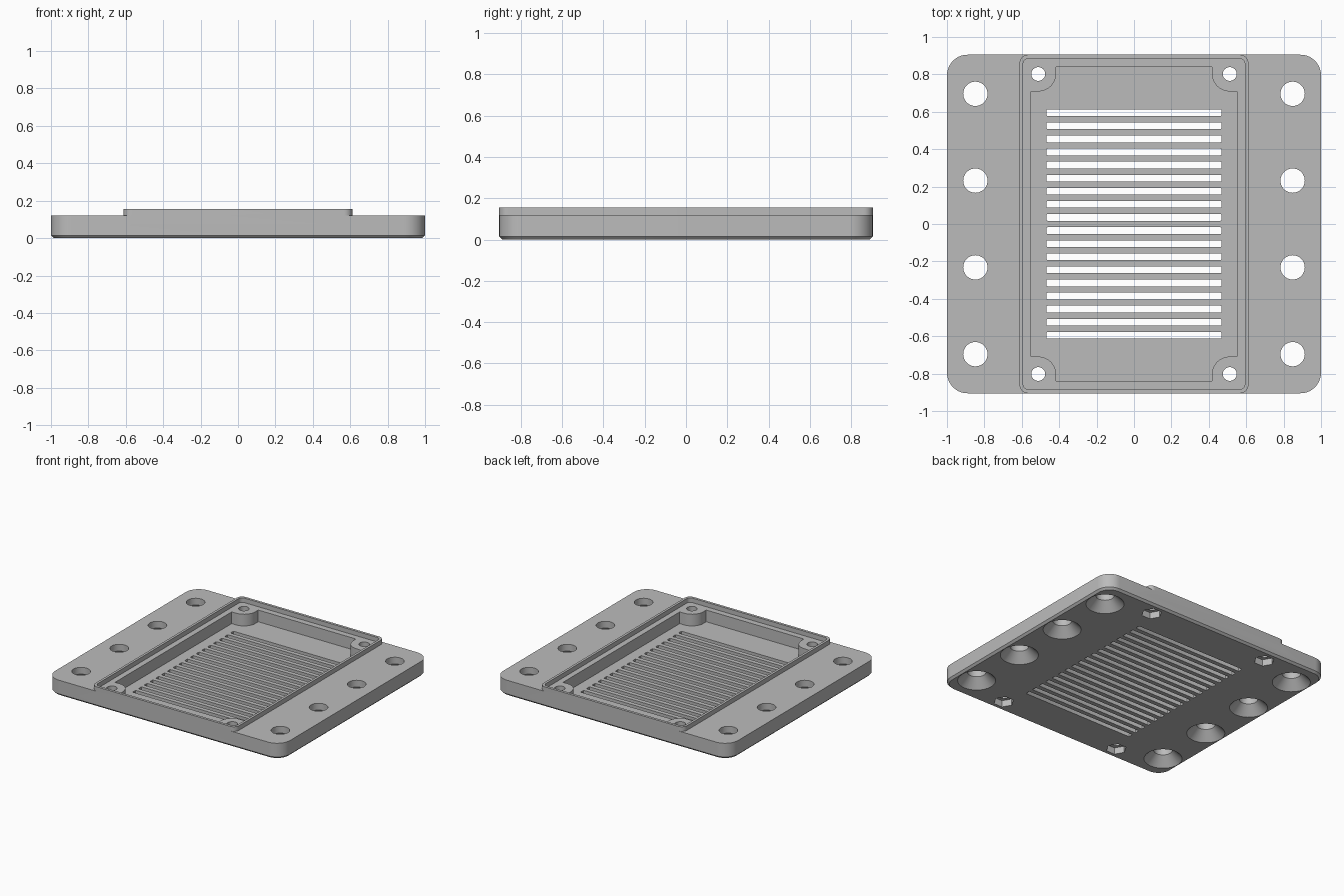
import bpy, bmesh
from math import sin, cos, pi, radians

cube = bpy.data.objects.get("Cube")
if cube:
    bpy.data.objects.remove(cube, do_unlink=True)

grey = bpy.data.materials.new("plain_grey")
grey.use_nodes = True
GREY = (0.5, 0.5, 0.5, 1)
grey.diffuse_color = GREY
grey.node_tree.nodes["Principled BSDF"].inputs["Base Color"].default_value = GREY


def ring(cx, cy, r, sides=48):
    return [(cx + r * cos(2 * pi * i / sides), cy + r * sin(2 * pi * i / sides))
            for i in range(sides)]


def round_rect(hx, hy, r, steps=10, cy=0):
    pts = []
    for sx, sy, start in ((1, 1, 0), (-1, 1, 90), (-1, -1, 180), (1, -1, 270)):
        for i in range(steps + 1):
            a = radians(start + 90 * i / steps)
            pts.append((sx * (hx - r) + r * cos(a), cy + sy * (hy - r) + r * sin(a)))
    return pts


def loft(bm, layers):
    """Closed solid through a stack of (outline, height) layers."""
    loops = [[bm.verts.new((x, y, z)) for x, y in pts] for pts, z in layers]
    n = len(loops[0])
    bm.faces.new(loops[0][::-1])
    bm.faces.new(loops[-1])
    for low, high in zip(loops, loops[1:]):
        for i in range(n):
            j = (i + 1) % n
            bm.faces.new((low[i], low[j], high[j], high[i]))


def solid(name, *stacks):
    bm = bmesh.new()
    for layers in stacks:
        loft(bm, layers)
    mesh = bpy.data.meshes.new(name)
    bm.to_mesh(mesh)
    bm.free()
    mesh.materials.append(grey)
    ob = bpy.data.objects.new(name, mesh)
    bpy.context.collection.objects.link(ob)
    return ob


def combine(target, other, operation):
    mod = target.modifiers.new(other.name, "BOOLEAN")
    mod.operation, mod.solver, mod.object = operation, "EXACT", other
    bpy.context.view_layer.objects.active = target
    bpy.ops.object.modifier_apply(modifier=mod.name)
    bpy.data.objects.remove(other, do_unlink=True)


# Plate with rounded corners and a small bottom chamfer
HX, HY, TOP, RIM = 1.0, 0.905, 0.12, 0.155
CH = 0.015
plate = solid("mounting_plate", [
    (round_rect(HX - CH, HY - CH, 0.11 - CH), 0),
    (round_rect(HX, HY, 0.11), CH),
    (round_rect(HX, HY, 0.11), TOP)])

# Raised deck, hollowed to leave a thin lip
deck = [(round_rect(0.612, HY, 0.045), z) for z in (0.07, RIM)]
combine(plate, solid("raised_deck", deck), "UNION")
recess = [(round_rect(0.593, 0.885, 0.03), z) for z in (TOP, 0.3)]
combine(plate, solid("lid_recess", recess), "DIFFERENCE")

# Pocket that leaves a screw boss in each corner
BX, BY, BR = 0.512, 0.805, 0.096
quarter = [(0.55, BY - BR)]
for i in range(13):
    a = radians(270 - 90 * i / 12)
    quarter.append((BX + BR * cos(a), BY + BR * sin(a)))
quarter.append((BX - BR, 0.84))
outline = (quarter + [(-x, y) for x, y in reversed(quarter)]
           + [(-x, -y) for x, y in quarter] + [(x, -y) for x, y in reversed(quarter)])
combine(plate, solid("pocket", [(outline, 0.03), (outline, 0.3)]), "DIFFERENCE")

# Vent slots
slots = []
for i in range(18):
    pts = round_rect(0.468, 0.018, 0.006, 2, cy=0.07 * (i - 8.5))
    slots.append([(pts, -0.1), (pts, 0.1)])
combine(plate, solid("vent_slots", *slots), "DIFFERENCE")

# Mounting holes, countersunk from below
bores = [[(ring(sx * 0.848, y, 0.143), -0.01), (ring(sx * 0.848, y, 0.065), 0.068),
          (ring(sx * 0.848, y, 0.065), 0.3)]
         for sx in (-1, 1) for y in (-0.696, -0.232, 0.232, 0.696)]
combine(plate, solid("mounting_holes", *bores), "DIFFERENCE")

# Boss screw holes with hexagonal nut seats underneath
corners = [(sx * BX, sy * 0.802) for sx in (-1, 1) for sy in (-1, 1)]
for name, r, sides, top in (("nut_seats", 0.072, 6, 0.05), ("screw_holes", 0.037, 32, 0.3)):
    cuts = [[(ring(x, y, r, sides), z) for z in (-0.1, top)] for x, y in corners]
    combine(plate, solid(name, *cuts), "DIFFERENCE")

bpy.ops.object.select_all(action="DESELECT")
plate.select_set(True)
bpy.context.view_layer.objects.active = plate
bpy.ops.object.shade_smooth_by_angle(angle=radians(30))
